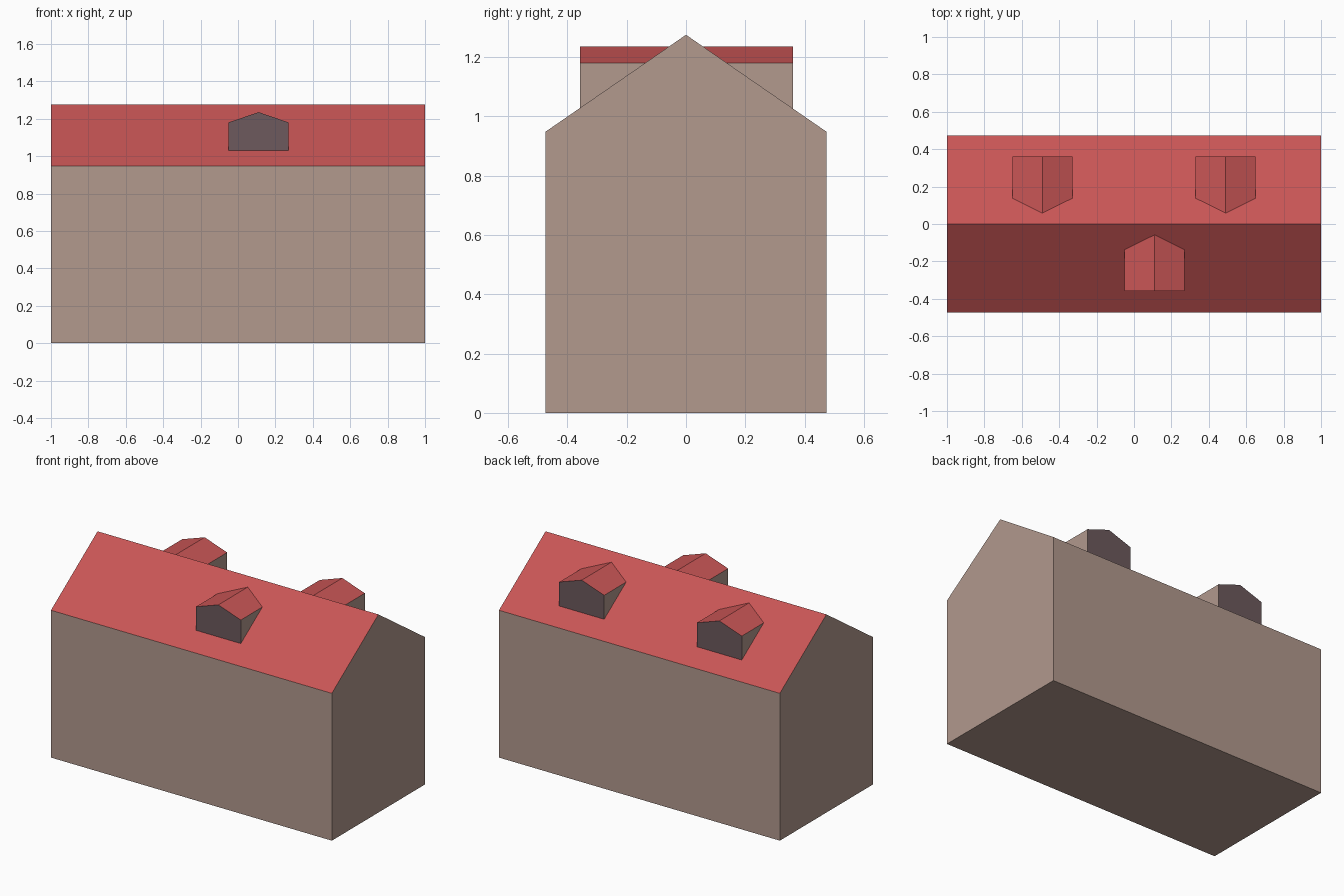
import bpy, bmesh

if "Cube" in bpy.data.objects:
    bpy.data.objects.remove(bpy.data.objects["Cube"])

def material(name, rgb):
    m = bpy.data.materials.new(name)
    m.diffuse_color = (*rgb, 1)
    m.use_nodes = True
    m.node_tree.nodes["Principled BSDF"].inputs["Base Color"].default_value = m.diffuse_color
    return m

MATS = [material("wall_taupe", (0.445, 0.319, 0.270)),
        material("roof_red", (0.578, 0.091, 0.091)),
        material("dormer_window_dark", (0.153, 0.100, 0.109))]
WALL, ROOF, WINDOW = 0, 1, 2

HALF_L, HALF_W = 1.0, 0.474
EAVE, RIDGE = 0.948, 1.275
SLOPE = (RIDGE - EAVE) / HALF_W

def roof_y(z):
    """Distance from the ridge line at which the main roof has height z."""
    return (RIDGE - z) / SLOPE

def make(name, verts, faces, rule):
    bm = bmesh.new()
    vs = [bm.verts.new(v) for v in verts]
    for f in faces:
        bm.faces.new([vs[i] for i in f])
    bmesh.ops.recalc_face_normals(bm, faces=bm.faces)
    for f in bm.faces:
        f.normal_update()
        f.material_index = rule(f.normal)
    me = bpy.data.meshes.new(name)
    bm.to_mesh(me)
    bm.free()
    for m in MATS:
        me.materials.append(m)
    ob = bpy.data.objects.new(name, me)
    bpy.context.collection.objects.link(ob)
    return ob

# House body: gable profile extruded along x, upward faces are roof
profile = [(-HALF_W, 0), (HALF_W, 0), (HALF_W, EAVE), (0, RIDGE), (-HALF_W, EAVE)]
verts = [(x, y, z) for x in (-HALF_L, HALF_L) for y, z in profile]
faces = [range(5), range(5, 10)] + [(i, (i + 1) % 5, (i + 1) % 5 + 5, i + 5) for i in range(5)]
make("house_body", verts, faces, lambda n: ROOF if n.z > 0.1 else WALL)

# Gabled dormer, cut off where it meets the main roof
def dormer(name, cx, side, front_y, hw=0.16, eave=1.18, ridge=1.235):
    base = RIDGE - SLOPE * front_y
    verts = [(cx - hw, side * front_y, base), (cx + hw, side * front_y, base),
             (cx + hw, side * front_y, eave), (cx, side * front_y, ridge),
             (cx - hw, side * front_y, eave),
             (cx + hw, side * roof_y(eave), eave), (cx, side * roof_y(ridge), ridge),
             (cx - hw, side * roof_y(eave), eave)]
    faces = [(0, 1, 2, 3, 4), (1, 5, 2), (0, 4, 7),      # window front, cheeks
             (2, 5, 6, 3), (4, 3, 6, 7),                 # roof slopes
             (0, 7, 5, 1), (7, 6, 5)]                    # hidden side on the roof
    make(name, verts, faces, lambda n: ROOF if n.z > 0.1
         else WINDOW if n.y * side > 0.9 else WALL)

dormer("front_dormer", 0.11, -1, 0.357)
dormer("back_dormer_left", -0.49, 1, 0.361)
dormer("back_dormer_right", 0.49, 1, 0.361)
